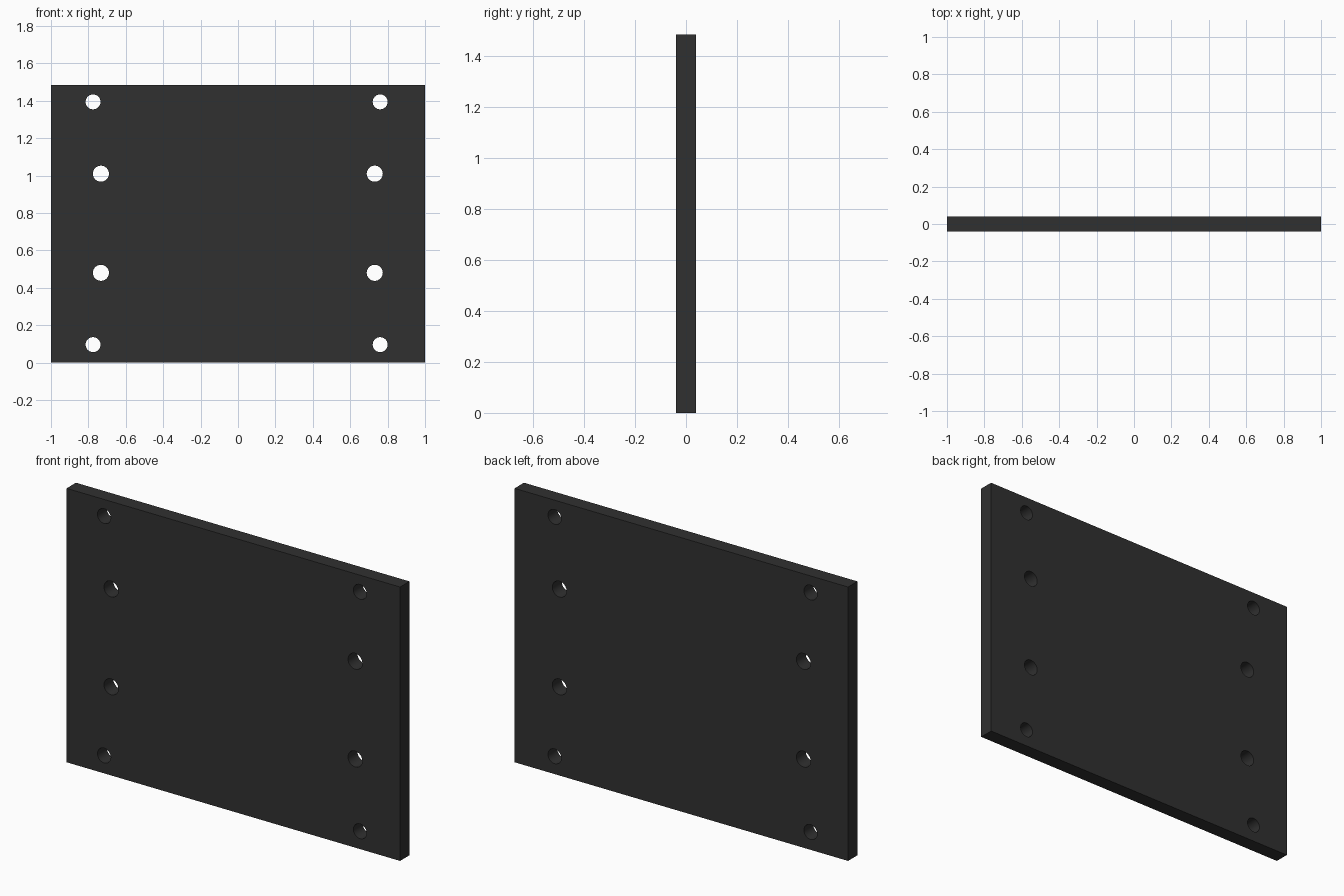
import bpy, bmesh, math
from mathutils import Vector

if "Cube" in bpy.data.objects:
    bpy.data.objects.remove(bpy.data.objects["Cube"])

HEIGHT, THICK = 1.485, 0.08
MID = HEIGHT / 2 + 0.003
SEGMENTS = 32

# Bolt holes as (x, offset from mid height, radius), repeated above and below
HOLES = [(-0.775, 0.649, 0.04), (0.76, 0.649, 0.04),
         (-0.733, 0.265, 0.043), (0.731, 0.265, 0.043)]

bm = bmesh.new()


def loop(points):
    verts = [bm.verts.new((x, -THICK / 2, z)) for x, z in points]
    for a, b in zip(verts, verts[1:] + verts[:1]):
        bm.edges.new((a, b))


def circle(x, z, r):
    angles = [2 * math.pi * i / SEGMENTS for i in range(SEGMENTS)]
    return [(x + r * math.cos(a), z + r * math.sin(a)) for a in angles]


# Plate outline and hole outlines
loop([(-1, 0), (1, 0), (1, HEIGHT), (-1, HEIGHT)])
for x, dz, r in HOLES:
    for side in (-1, 1):
        loop(circle(x, MID + side * dz, r))

# Fill the front face around the holes and extrude through the thickness
bmesh.ops.triangle_fill(bm, edges=bm.edges[:], use_beauty=True, normal=Vector((0, -1, 0)))
ext = bmesh.ops.extrude_face_region(bm, geom=bm.faces[:], use_keep_orig=True)
back = [g for g in ext["geom"] if isinstance(g, bmesh.types.BMVert)]
bmesh.ops.translate(bm, vec=(0, THICK, 0), verts=back)
bmesh.ops.recalc_face_normals(bm, faces=bm.faces[:])

mesh = bpy.data.meshes.new("mounting_plate")
bm.to_mesh(mesh)
bm.free()
plate = bpy.data.objects.new("mounting_plate", mesh)
bpy.context.collection.objects.link(plate)

# Smooth hole walls, sharp rims
bpy.context.view_layer.objects.active = plate
plate.select_set(True)
bpy.ops.object.shade_smooth_by_angle(angle=math.radians(30))

# Dark plate colour
mat = bpy.data.materials.new("dark_plate")
mat.diffuse_color = (0.03, 0.03, 0.03, 1)
mat.use_nodes = True
mat.node_tree.nodes["Principled BSDF"].inputs["Base Color"].default_value = mat.diffuse_color
mesh.materials.append(mat)
